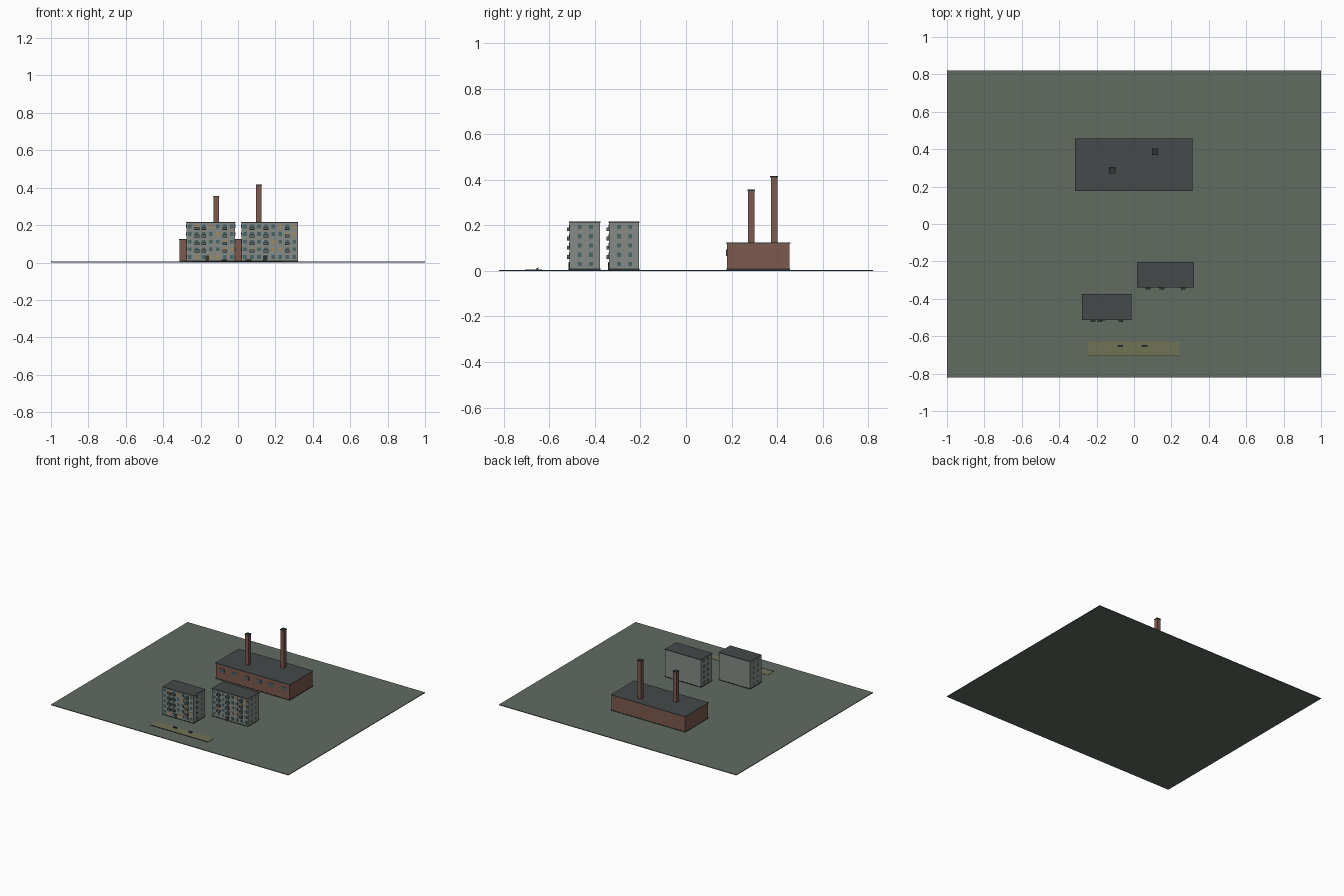
import bpy, bmesh, random
from mathutils import Matrix, Vector

if "Cube" in bpy.data.objects:
    bpy.data.objects.remove(bpy.data.objects["Cube"])

random.seed(4)
G = 0.005  # top of the ground slab


def material(name, r, g, b):
    m = bpy.data.materials.new(name)
    m.diffuse_color = (r, g, b, 1)
    m.use_nodes = True
    m.node_tree.nodes["Principled BSDF"].inputs["Base Color"].default_value = m.diffuse_color
    return m


earth = material("earth", 0.12, 0.145, 0.12)
brick = material("brick", 0.20, 0.10, 0.075)
concrete = material("concrete", 0.24, 0.26, 0.24)
roofing = material("roofing", 0.06, 0.067, 0.068)
glass = material("glass", 0.07, 0.13, 0.14)
lit = material("lit_glass", 0.36, 0.25, 0.12)
dark = material("dark", 0.03, 0.035, 0.035)
sand = material("dry_grass", 0.16, 0.17, 0.09)
rail = material("balcony_panel", 0.11, 0.14, 0.13)


def boxes(name, mat, items):
    """One object from boxes given as (x0, x1, y0, y1, z0, z1)."""
    bm = bmesh.new()
    for x0, x1, y0, y1, z0, z1 in items:
        c = Vector(((x0 + x1) / 2, (y0 + y1) / 2, (z0 + z1) / 2))
        s = Matrix.Diagonal((x1 - x0, y1 - y0, z1 - z0, 1))
        bmesh.ops.create_cube(bm, size=1, matrix=Matrix.Translation(c) @ s)
    me = bpy.data.meshes.new(name)
    bm.to_mesh(me)
    bm.free()
    ob = bpy.data.objects.new(name, me)
    me.materials.append(mat)
    bpy.context.collection.objects.link(ob)
    return ob


# Ground slab
boxes("ground_slab", earth, [(-1, 1, -0.822, 0.822, 0, G)])

# Factory hall with front windows
fx0, fx1, fy0, fy1 = -0.312, 0.31, 0.179, 0.455
boxes("factory_hall", brick, [(fx0, fx1, fy0, fy1, G, 0.12)])
boxes("factory_roof", roofing, [(fx0 - 0.003, fx1 + 0.003, fy0 - 0.003, fy1 + 0.003, 0.12, 0.125)])
boxes("factory_plinth", dark, [(fx0 - 0.001, fx1 + 0.001, fy0 - 0.001, fy1 + 0.001, G, 0.01)])
boxes("factory_windows", glass,
      [(x - 0.019, x + 0.019, fy0 - 0.003, fy0 + 0.002, 0.065, 0.093)
       for x in [-0.26 + 0.104 * i for i in range(6)]])

# Square chimneys with caps
for i, (x, y, top) in enumerate([(-0.117, 0.287, 0.357), (0.112, 0.387, 0.416)]):
    w = 0.0145
    boxes(f"chimney_{i}", brick, [(x - w, x + w, y - w, y + w, 0.12, top - 0.005)])
    w = 0.017
    boxes(f"chimney_cap_{i}", dark, [(x - w, x + w, y - w, y + w, top - 0.005, top)])


def apartment_block(name, x0, x1, y0, y1, columns, balcony_columns, door_x):
    boxes(name + "_walls", concrete, [(x0, x1, y0, y1, G, 0.211)])
    boxes(name + "_roof", roofing, [(x0 - 0.002, x1 + 0.002, y0 - 0.002, y1 + 0.002, 0.211, 0.216)])
    boxes(name + "_plinth", dark, [(x0 - 0.001, x1 + 0.001, y0 - 0.001, y1 + 0.001, G, 0.01)])
    step = (x1 - x0) / columns
    plain, warm, slabs, panels = [], [], [], []
    for floor in range(5):
        z = 0.029 + 0.0408 * floor
        # Front windows and balconies
        for c in range(columns):
            x = x0 + step * (c + 0.5)
            group = warm if random.random() < 0.2 else plain
            group.append((x - 0.01, x + 0.01, y0 - 0.002, y0 + 0.001, z - 0.009, z + 0.011))
            if c in balcony_columns and floor > 0:
                slabs.append((x - 0.013, x + 0.013, y0 - 0.012, y0, z - 0.017, z - 0.014))
                panels.append((x - 0.013, x + 0.013, y0 - 0.012, y0 - 0.009, z - 0.014, z - 0.001))
                for s in (-1, 1):
                    a, b = sorted((x + s * 0.013, x + s * 0.011))
                    panels.append((a, b, y0 - 0.009, y0, z - 0.014, z - 0.001))
        # End wall windows
        for f in (0.33, 0.7):
            y = y0 + (y1 - y0) * f
            for x in (x0, x1):
                plain.append((x - 0.0015, x + 0.0015, y - 0.008, y + 0.008, z - 0.008, z + 0.01))
    boxes(name + "_windows", glass, plain)
    boxes(name + "_lit_windows", lit, warm)
    boxes(name + "_balcony_floors", dark, slabs)
    boxes(name + "_balcony_panels", rail, panels)
    # Entrance
    boxes(name + "_door", dark, [(door_x - 0.01, door_x + 0.01, y0 - 0.004, y0, G, 0.037)])


apartment_block("left_block", -0.276, -0.015, -0.511, -0.377, 7, (1, 2, 5), -0.165)
apartment_block("right_block", 0.018, 0.32, -0.338, -0.206, 8, (1, 3, 6), 0.145)

# Grass strip with kerb
boxes("grass_strip", sand, [(-0.245, 0.24, -0.702, -0.632, G - 0.001, 0.007)])
boxes("strip_kerb", dark, [(-0.245, 0.24, -0.706, -0.702, G - 0.001, 0.008)])

# Benches
for i, x in enumerate((-0.073, 0.056)):
    parts = [(x - 0.015, x + 0.015, -0.657, -0.648, 0.011, 0.013),
             (x - 0.015, x + 0.015, -0.650, -0.648, 0.013, 0.017)]
    for s in (-0.011, 0.011):
        parts.append((x + s - 0.0015, x + s + 0.0015, -0.656, -0.649, 0.006, 0.011))
    boxes(f"bench_{i}", dark, parts)
